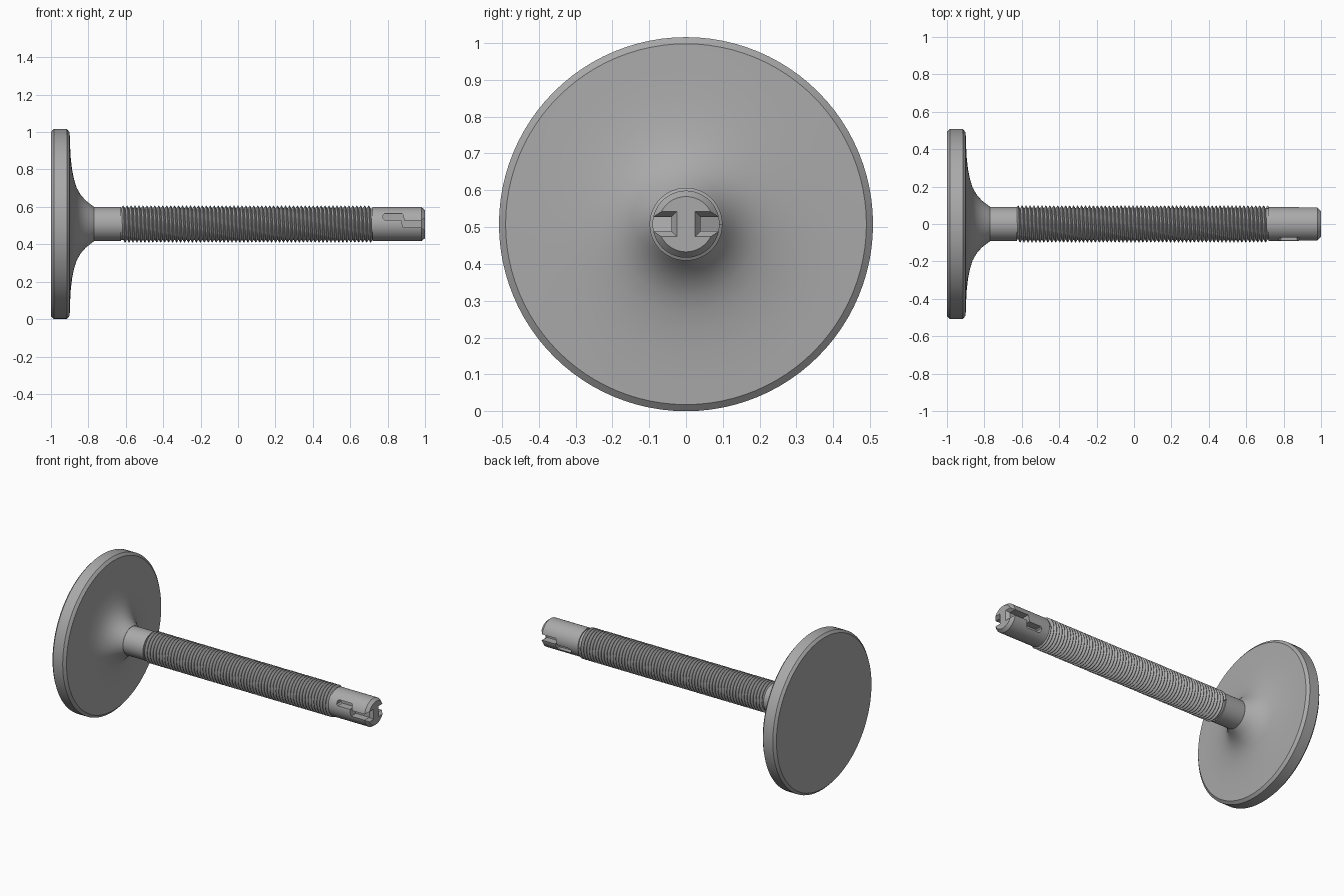
import bpy
import bmesh
from math import cos, sin, pi, radians
from mathutils import Vector

AXIS_Z = 0.508
SEG = 96

cube = bpy.data.objects.get("Cube")
if cube:
    bpy.data.objects.remove(cube, do_unlink=True)

steel = bpy.data.materials.new("grey_steel")
steel.use_nodes = True
grey = (0.4, 0.4, 0.4, 1)
steel.diffuse_color = grey
steel.node_tree.nodes["Principled BSDF"].inputs["Base Color"].default_value = grey


def finish(bm, name, angle=None):
    """Turn a bmesh into an object lying on the bolt axis."""
    bmesh.ops.recalc_face_normals(bm, faces=bm.faces[:])
    mesh = bpy.data.meshes.new(name)
    bm.to_mesh(mesh)
    bm.free()
    mesh.materials.append(steel)
    obj = bpy.data.objects.new(name, mesh)
    obj.location.z = AXIS_Z
    bpy.context.collection.objects.link(obj)
    if angle:
        smooth(obj, angle)
    return obj


def smooth(obj, angle):
    bpy.ops.object.select_all(action='DESELECT')
    obj.select_set(True)
    bpy.context.view_layer.objects.active = obj
    bpy.ops.object.shade_smooth_by_angle(angle=radians(angle))


def lathe(name, profile, angle=25):
    """Revolve (x, radius) points around the x axis and cap both ends."""
    bm = bmesh.new()
    rings = [[bm.verts.new((x, r * cos(2 * pi * i / SEG), r * sin(2 * pi * i / SEG)))
              for i in range(SEG)] for x, r in profile]
    for a, b in zip(rings, rings[1:]):
        for i in range(SEG):
            j = (i + 1) % SEG
            bm.faces.new((a[i], a[j], b[j], b[i]))
    bm.faces.new(rings[0])
    bm.faces.new(rings[-1])
    return finish(bm, name, angle)


def cut(target, bm):
    """Subtract a closed bmesh from the target and discard the cutter."""
    cutter = finish(bm, "slot_cutter")
    cutter.hide_render = True
    mod = target.modifiers.new("slot", 'BOOLEAN')
    mod.operation = 'DIFFERENCE'
    mod.solver = 'EXACT'
    mod.object = cutter
    bpy.context.view_layer.objects.active = target
    bpy.ops.object.modifier_apply(modifier=mod.name)
    bpy.data.objects.remove(cutter, do_unlink=True)


# Round head with bevelled rim
lathe("head_disc", [(-1, 0.492), (-0.985, 0.508), (-0.915, 0.508), (-0.9, 0.49)])

# Trumpet-shaped fillet from the head to the neck
lathe("head_flare", [(-0.91, 0.49), (-0.9, 0.49), (-0.898, 0.42), (-0.894, 0.35),
                     (-0.887, 0.29), (-0.877, 0.24), (-0.863, 0.195),
                     (-0.842, 0.158), (-0.815, 0.127), (-0.79, 0.107),
                     (-0.77, 0.092)], 40)

# Plain neck and the core under the thread
lathe("neck", [(-0.8, 0.091), (-0.625, 0.091)])
lathe("thread_core", [(-0.64, 0.084), (0.73, 0.084)])

# Right-handed V thread swept along a helix
START, END, TURNS, STEPS = -0.63, 0.725, 63, 48
pitch = (END - START) / (TURNS + 1)
bm = bmesh.new()
rows = []
for k in range(TURNS * STEPS + 1):
    a = 2 * pi * k / STEPS
    x = START + pitch * k / STEPS
    rows.append([bm.verts.new((x + dx * pitch, r * cos(a), r * sin(a)))
                 for dx, r in ((0, 0.083), (0.45, 0.099), (0.55, 0.099), (1, 0.083))])
for a, b in zip(rows, rows[1:]):
    for i in range(4):
        j = (i + 1) % 4
        bm.faces.new((a[i], a[j], b[j], b[i]))
bm.faces.new(rows[0])
bm.faces.new(rows[-1])
finish(bm, "screw_thread", 25)

# Chamfered tip with a bayonet slot on each side
tip = lathe("slotted_tip", [(0.72, 0.091), (0.98, 0.091), (1, 0.075)])
outline = [(0.785, 0.022), (0.872, 0.022), (0.882, -0.019), (1.02, -0.019),
           (1.02, 0.019), (0.889, 0.019), (0.882, 0.05), (0.875, 0.056),
           (0.785, 0.056), (0.775, 0.048), (0.775, 0.03)]
for side in (-1, 1):
    # Stepped channel, turned half a revolution for the far side
    bm = bmesh.new()
    face = bm.faces.new([bm.verts.new((x, side * 0.04, -side * z)) for x, z in outline])
    ext = bmesh.ops.extrude_face_region(bm, geom=[face])
    bmesh.ops.translate(bm, vec=Vector((0, side * 0.08, 0)),
                        verts=[v for v in ext["geom"] if isinstance(v, bmesh.types.BMVert)])
    cut(tip, bm)
    # Flared mouth at the end face
    bm = bmesh.new()
    for x, y, h in ((0.98, 0.04, 0.019), (1.01, 0.0175, 0.0415)):
        for yy in (y, 0.13):
            for z in (-h, h):
                bm.verts.new((x, side * yy, z))
    bmesh.ops.convex_hull(bm, input=bm.verts[:])
    cut(tip, bm)
smooth(tip, 25)
